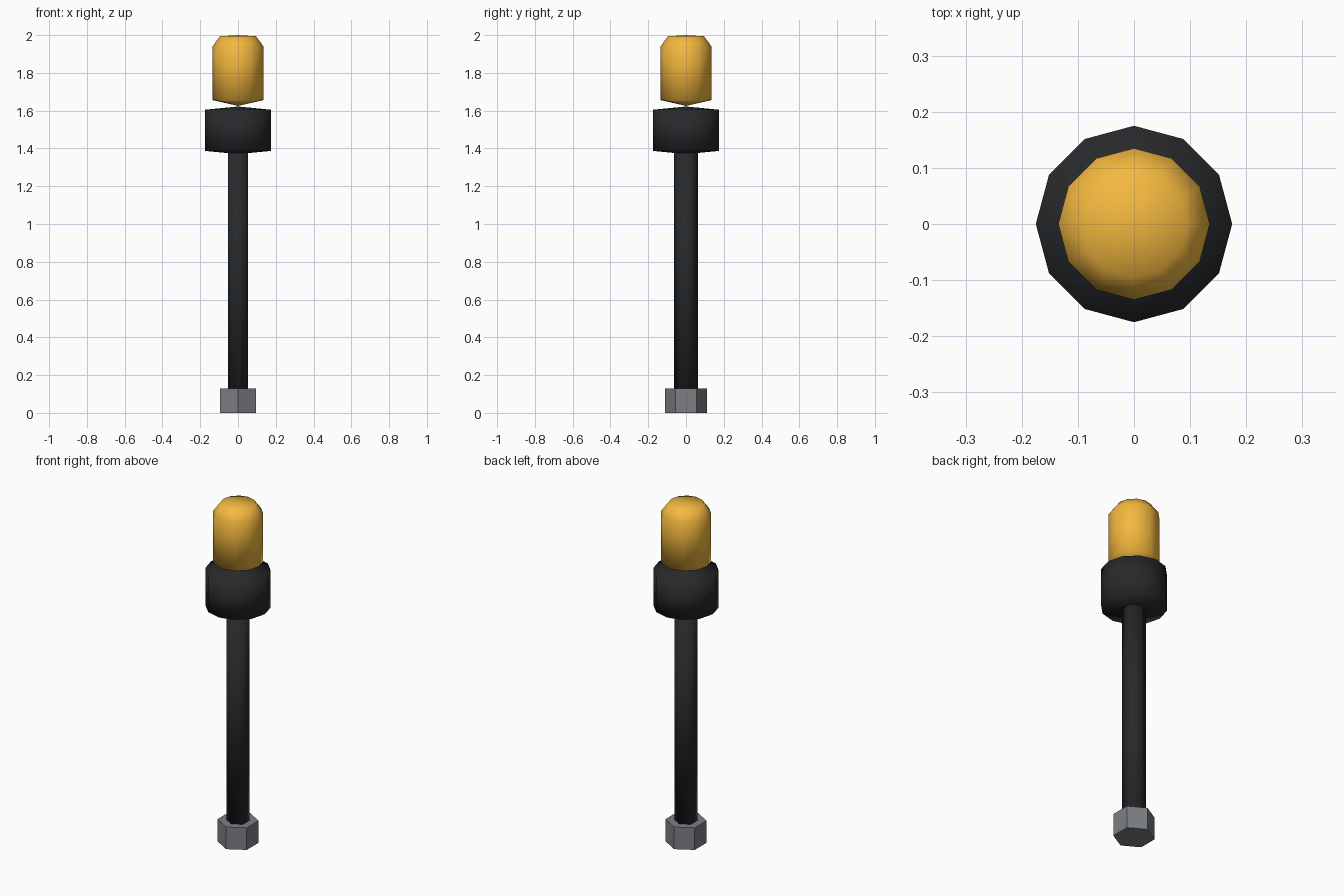
import bpy, bmesh, math

if "Cube" in bpy.data.objects:
    bpy.data.objects.remove(bpy.data.objects["Cube"])


def material(name, rgb):
    m = bpy.data.materials.new(name)
    m.diffuse_color = (*rgb, 1)
    m.use_nodes = True
    m.node_tree.nodes["Principled BSDF"].inputs["Base Color"].default_value = m.diffuse_color
    return m


def lathe(name, profile, sides, mat=None, smooth=True):
    """Revolve (radius, z) points about z; radius 0 makes a pole. First vertex lies on +y."""
    bm = bmesh.new()
    rings = []
    for r, z in profile:
        if r == 0:
            rings.append([bm.verts.new((0, 0, z))] * sides)
        else:
            angles = [math.pi / 2 + math.tau * i / sides for i in range(sides)]
            rings.append([bm.verts.new((r * math.cos(a), r * math.sin(a), z)) for a in angles])
    for low, high in zip(rings, rings[1:]):
        for i in range(sides):
            j = (i + 1) % sides
            bm.faces.new(list(dict.fromkeys((low[i], low[j], high[j], high[i]))))
    # flat caps where the profile does not end in a pole
    if profile[0][0] > 0:
        bm.faces.new(rings[0][::-1])
    if profile[-1][0] > 0:
        bm.faces.new(rings[-1])
    bmesh.ops.recalc_face_normals(bm, faces=bm.faces)
    for f in bm.faces:
        f.smooth = smooth
    me = bpy.data.meshes.new(name)
    bm.to_mesh(me)
    bm.free()
    ob = bpy.data.objects.new(name, me)
    bpy.context.collection.objects.link(ob)
    if mat:
        me.materials.append(mat)
    return ob


black = material("black_plastic", (0.02, 0.022, 0.024))
amber = material("amber_lens", (0.9, 0.48, 0.05))
steel = material("steel", (0.2, 0.21, 0.225))

# hexagonal mounting nut
lathe("base_nut", [(0.11, 0), (0.11, 0.13)], 6, steel, smooth=False)

# six-sided pole
lathe("pole", [(0.0625, 0.12), (0.0625, 1.40)], 6, black)

# collar holding the lamp, with shallow conical ends
lathe("lamp_collar", [(0, 1.37), (0.175, 1.387), (0.175, 1.605), (0, 1.622)], 12, black)

# amber lens with chamfered dome and pointed underside
lathe("lamp_lens", [(0, 1.625), (0.135, 1.656), (0.135, 1.94), (0.095, 1.994), (0, 2.0)], 12, amber)
